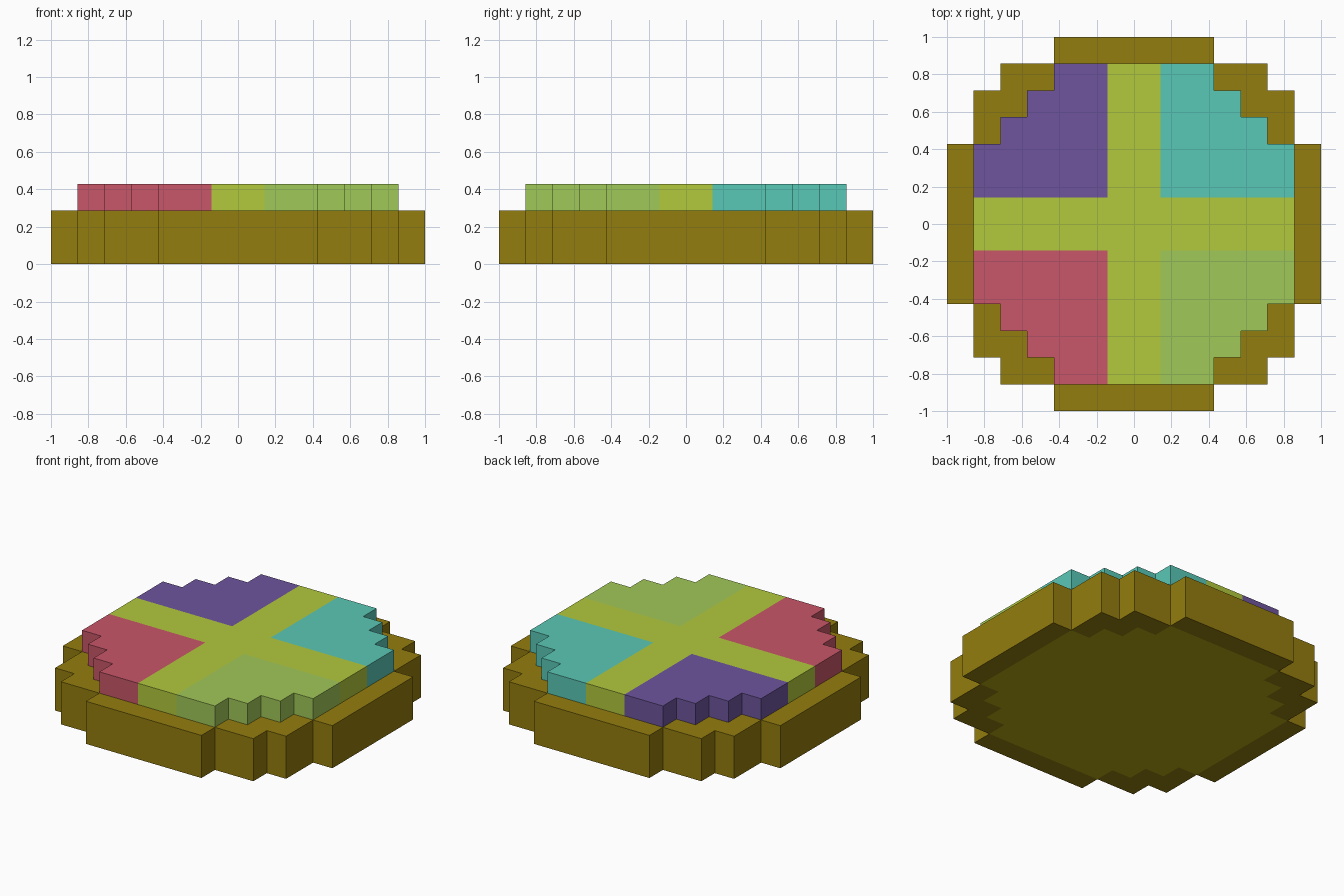
import bpy
import bmesh

if "Cube" in bpy.data.objects:
    bpy.data.objects.remove(bpy.data.objects["Cube"])

U = 1 / 7  # one block
CELLS = 14
BASE_STEPS = [7, 7, 7, 6, 6, 5, 3]   # half width of each block row, from the middle out
TOP_STEPS = [6, 6, 6, 5, 4, 3]


def material(name, rgb):
    linear = [((c / 255 + 0.055) / 1.055) ** 2.4 if c > 10 else c / 255 / 12.92 for c in rgb]
    mat = bpy.data.materials.new(name)
    mat.use_nodes = True
    mat.diffuse_color = (*linear, 1)
    mat.node_tree.nodes["Principled BSDF"].inputs["Base Color"].default_value = (*linear, 1)
    return mat


brown = material("brown_olive", (148, 125, 14))
under = material("underside_olive", (182, 168, 18))
lime = material("lime", (178, 201, 60))
purple = material("purple", (110, 85, 158))
teal = material("teal", (90, 200, 182))
red = material("red", (200, 86, 104))
green = material("soft_green", (161, 200, 88))


def inside(point, steps):
    row = int(abs(point.y) / U)
    return row < len(steps) and abs(point.x) < steps[row] * U


def stepped_disc(name, steps, bottom, top, mats, colour_rule, hidden_rule):
    """Blocky round slab: trimmed grid, extruded, coloured, then simplified."""
    bm = bmesh.new()
    bmesh.ops.create_grid(bm, x_segments=CELLS, y_segments=CELLS, size=1)
    outside = [f for f in bm.faces if not inside(f.calc_center_median(), steps)]
    bmesh.ops.delete(bm, geom=outside, context='FACES')
    for v in bm.verts:
        v.co.z = bottom
    raised = bmesh.ops.extrude_face_region(bm, geom=bm.faces[:], use_keep_orig=True)
    for item in raised["geom"]:
        if isinstance(item, bmesh.types.BMVert):
            item.co.z = top
    bmesh.ops.recalc_face_normals(bm, faces=bm.faces[:])
    bm.normal_update()
    for f in bm.faces:
        f.material_index = colour_rule(f)
    hidden = [f for f in bm.faces if hidden_rule(f)]
    bmesh.ops.delete(bm, geom=hidden, context='FACES')
    bmesh.ops.dissolve_limit(bm, angle_limit=0.02, verts=bm.verts[:], edges=bm.edges[:],
                             delimit={'MATERIAL'})
    mesh = bpy.data.meshes.new(name)
    bm.to_mesh(mesh)
    bm.free()
    for mat in mats:
        mesh.materials.append(mat)
    obj = bpy.data.objects.new(name, mesh)
    bpy.context.collection.objects.link(obj)


# Base: plain rim with a differently coloured stepped patch underneath
def base_colour(f):
    return int(f.normal.z < -0.5 and inside(f.calc_center_median(), TOP_STEPS))


def under_top_disc(f):
    return f.normal.z > 0.5 and inside(f.calc_center_median(), TOP_STEPS)


stepped_disc("base", BASE_STEPS, 0, 2 * U, [brown, under], base_colour, under_top_disc)


# Top disc: lime cross between four coloured quarters
def quarter_colour(f):
    c = f.calc_center_median()
    if min(abs(c.x), abs(c.y)) < U * 0.99:
        return 0
    return 1 + (c.x > 0) + 2 * (c.y > 0)


stepped_disc("top_disc", TOP_STEPS, 2 * U, 3 * U, [lime, red, green, purple, teal],
             quarter_colour, lambda f: f.normal.z < -0.5)
